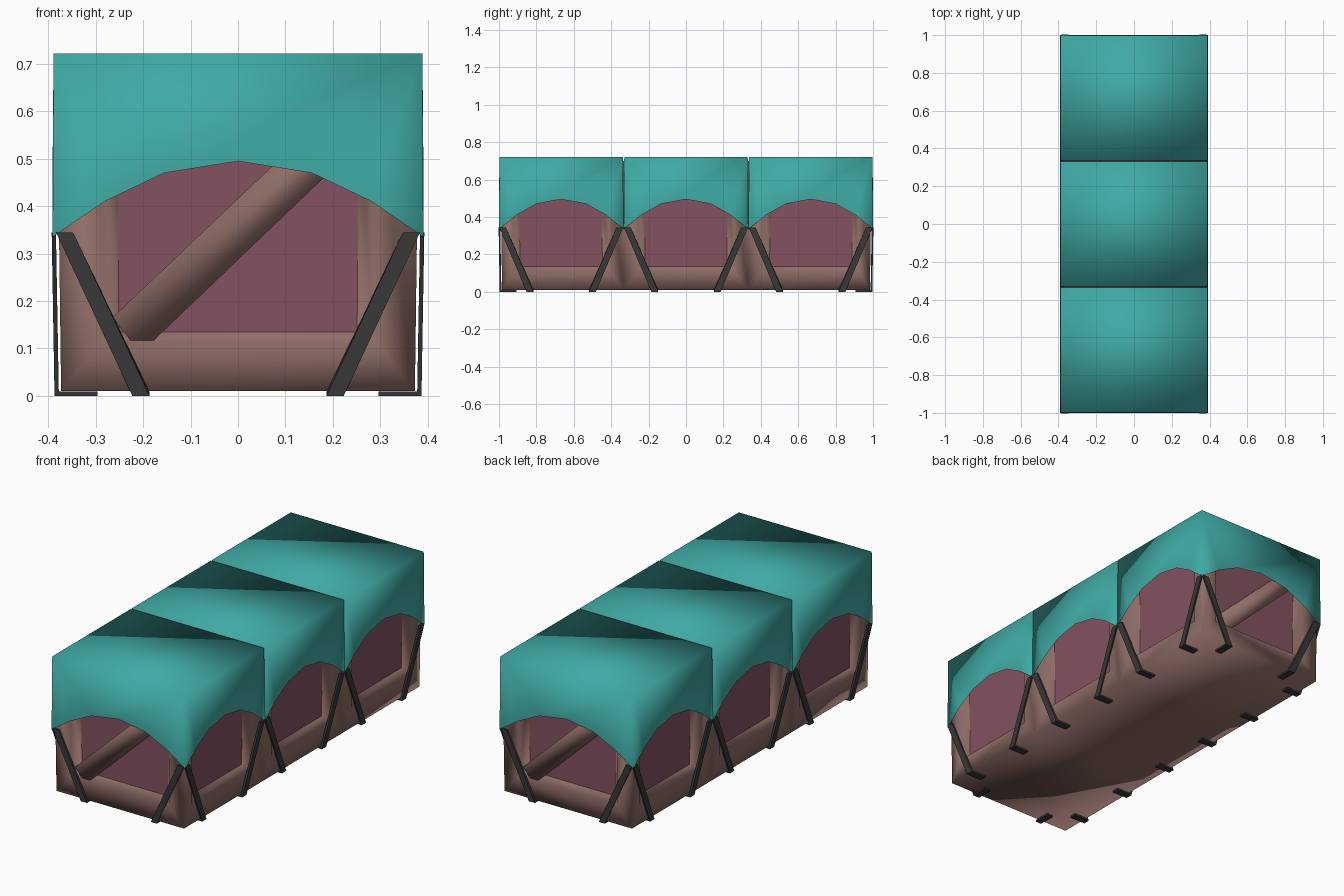
import bpy, bmesh
from mathutils import Vector, Matrix
from math import pi

if "Cube" in bpy.data.objects:
    bpy.data.objects.remove(bpy.data.objects["Cube"])

def material(name, rgb):
    m = bpy.data.materials.new(name)
    m.diffuse_color = (*rgb, 1)
    m.use_nodes = True
    m.node_tree.nodes["Principled BSDF"].inputs["Base Color"].default_value = m.diffuse_color
    return m

TEAL = material("teal_cloth", (0.05, 0.40, 0.37))
WOOD = material("brown_frame", (0.28, 0.155, 0.135))
PANEL = material("plum_panel", (0.23, 0.085, 0.12))
DARK = material("dark_strap", (0.04, 0.04, 0.04))

def finish(bm, name, mat, smooth=True, angle=None):
    bmesh.ops.remove_doubles(bm, verts=bm.verts, dist=0.0005)
    bmesh.ops.recalc_face_normals(bm, faces=bm.faces)
    me = bpy.data.meshes.new(name)
    bm.to_mesh(me)
    bm.free()
    me.materials.append(mat)
    ob = bpy.data.objects.new(name, me)
    bpy.context.collection.objects.link(ob)
    for p in me.polygons:
        p.use_smooth = smooth
    if angle:
        bpy.context.view_layer.objects.active = ob
        ob.select_set(True)
        bpy.ops.object.shade_smooth_by_angle(angle=angle)
        ob.select_set(False)
    return ob

def face(bm, pts):
    return bm.faces.new([bm.verts.new(p) for p in pts])

def taper(p):
    return Vector((p[0] * (1 + 0.035 * p[2]), p[1] * (1 + 0.008 * p[2]), p[2]))

HX, HY, Z0, Z1 = 0.373, 0.984, 0.01, 0.70
CENTRES = (-0.667, 0, 0.667)

# every wall bay: (normal, tangent, wall distance, from, to, centre, opening half width)
bays = []
for s in (-1, 1):
    bays.append((Vector((0, s, 0)), Vector((1, 0, 0)), HY, -HX, HX, 0, 0.25))
    for c, a, b in zip(CENTRES, (-HY, -0.333, 0.333), (-0.333, 0.333, HY)):
        bays.append((Vector((s, 0, 0)), Vector((0, 1, 0)), HX, a, b, c, 0.22))

# frame with recessed bays, and the panels inside
frame, panels = bmesh.new(), bmesh.new()
for n, t, d, a, b, c, h in bays:
    def ring(u0, u1, z0, z1, depth):
        return [taper(n * (d - depth) + t * u + Vector((0, 0, z)))
                for u, z in ((u0, z0), (u1, z0), (u1, z1), (u0, z1))]
    rings = [ring(a, b, Z0, Z1, 0),
             ring(c - h - 0.035, c + h + 0.035, 0.115, 0.60, 0),
             ring(c - h, c + h, 0.135, 0.58, 0.04)]
    for r, q in zip(rings, rings[1:]):
        for i in range(4):
            j = (i + 1) % 4
            face(frame, (r[i], r[j], q[j], q[i]))
    face(panels, rings[2])
YS = (-HY, -0.333, 0.333, HY)
for z in (Z0, Z1):
    for a, b in zip(YS, YS[1:]):
        face(frame, [taper(p) for p in ((-HX, a, z), (HX, a, z), (HX, b, z), (-HX, b, z))])
finish(frame, "crate_frame", WOOD)
finish(panels, "recessed_panels", PANEL, smooth=False)

# diagonal braces on the two ends
PROFILE = [(-0.265, 0.165), (-0.225, 0.115), (-0.18, 0.115),
           (0.28, 0.555), (0.28, 0.62), (0.215, 0.62)]
for name, turn in (("front_brace", 0), ("back_brace", pi)):
    bm = bmesh.new()
    f = face(bm, [(x, -0.982, z) for x, z in PROFILE])
    ext = bmesh.ops.extrude_face_region(bm, geom=[f])
    for v in ext["geom"]:
        if isinstance(v, bmesh.types.BMVert):
            v.co.y += 0.05
    bmesh.ops.rotate(bm, verts=bm.verts, cent=(0, 0, 0), matrix=Matrix.Rotation(turn, 3, 'Z'))
    finish(bm, name, WOOD)

# draped cloth covers with arched hems
ARCH = [(-0.72, 0.41), (-0.4, 0.47), (0, 0.495), (0.4, 0.47), (0.72, 0.41)]
TIP, TOP = 0.335, 0.722
for k, c in enumerate(CENTRES):
    bm = bmesh.new()
    hx, hy = 0.391, 0.333
    corners = [(-1, -1), (1, -1), (1, 1), (-1, 1)]
    top = [bm.verts.new((x * 0.389, c + y * 0.330, TOP)) for x, y in corners]
    tips = [bm.verts.new((x * hx, c + y * hy, TIP)) for x, y in corners]
    bm.faces.new(top)
    for i in range(4):
        j = (i + 1) % 4
        p, q = tips[i].co, tips[j].co
        hem = []
        for u, z in ARCH:
            v = p.lerp(q, (u + 1) / 2)
            v.z = z
            hem.append(bm.verts.new(v))
        bm.faces.new([top[j], top[i], tips[i]] + hem + [tips[j]])
    finish(bm, f"cloth_cover_{k + 1}", TEAL)

# straps from the cloth tips, hooked under the base
def strap(bm, n, t, d, u_top, u_low):
    w, th = 0.018, 0.009
    up = Vector((0, 0, 1))
    stations = [(u_top, d + 0.002, 0.345, d - 0.007, 0.345),
                (u_low, d - 0.004, 0.0, d - 0.004 - th, th),
                (u_low, d - 0.095, 0.0, d - 0.095, th)]
    loops = []
    for u, no, zo, ni, zi in stations:
        loops.append([bm.verts.new(n * a + t * (u + s * w) + up * z)
                      for a, z, s in ((no, zo, -1), (no, zo, 1), (ni, zi, 1), (ni, zi, -1))])
    for r, q in zip(loops, loops[1:]):
        for i in range(4):
            j = (i + 1) % 4
            bm.faces.new((r[i], r[j], q[j], q[i]))
    bm.faces.new(loops[0])
    bm.faces.new(loops[-1])

bm = bmesh.new()
for n, t, d, a, b, c, h in bays:
    end = abs(n.y) > 0.5
    for s in (-1, 1):
        if end:
            strap(bm, n, t, 1.0, s * 0.366, s * 0.205)
        else:
            strap(bm, n, t, 0.391, c + s * 0.314, c + s * 0.167)
finish(bm, "tie_straps", DARK, angle=0.6)
